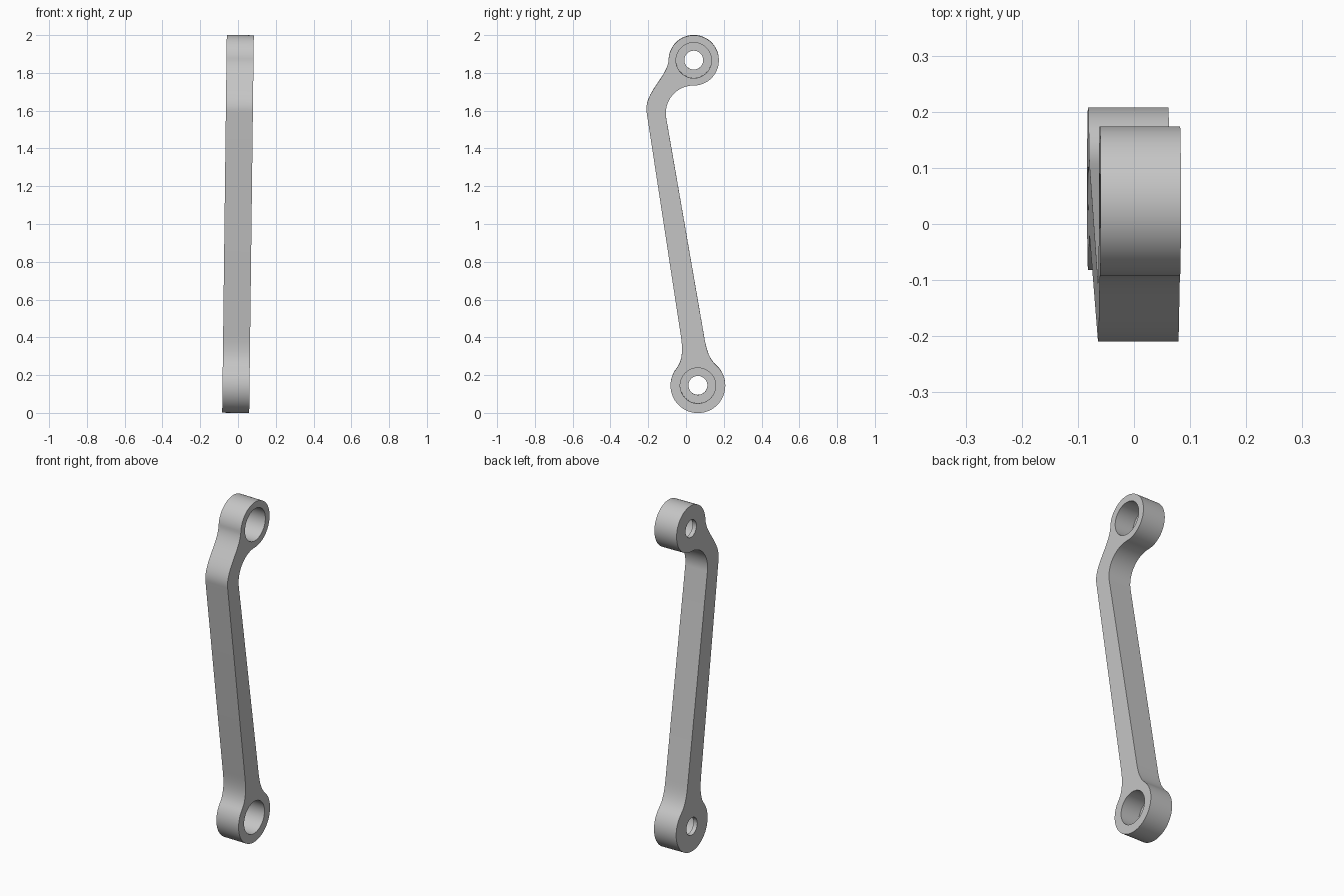
import bpy, bmesh, math
from mathutils import Vector
from mathutils.geometry import interpolate_bezier

cube = bpy.data.objects.get("Cube")
if cube:
    bpy.data.objects.remove(cube, do_unlink=True)

HALF = 0.0715            # half thickness of the arm
LIP = 0.025              # web left behind each counterbore
TILT = math.atan(0.0122)
LOW, LOW_R = Vector((0.063, 0.145)), 0.145
TOP, TOP_R = Vector((0.041, 1.867)), 0.133

grey = bpy.data.materials.new("plain grey")
grey.use_nodes = True
colour = (0.56, 0.56, 0.56, 1)
grey.diffuse_color = colour
grey.node_tree.nodes["Principled BSDF"].inputs["Base Color"].default_value = colour


def arc(centre, r, a0, a1, n):
    angles = [math.radians(a0 + (a1 - a0) * i / n) for i in range(n + 1)]
    return [centre + r * Vector((math.cos(a), math.sin(a))) for a in angles]


def blend(p, p_dir, q, q_dir, reach, n=12):
    """Smooth transition between two points, without its end points."""
    p, q = Vector(p), Vector(q)
    h1 = p + Vector(p_dir).normalized() * reach
    h2 = q - Vector(q_dir).normalized() * reach
    return [v.to_2d() for v in interpolate_bezier(p, h1, h2, q, n)][1:-1]


def prism(name, outline, x0, x1):
    """Extrude a side outline (y, z) along x, tilted about the model centre."""
    bm = bmesh.new()
    face = bm.faces.new([bm.verts.new((x0, p[0], p[1] - 1)) for p in outline])
    ext = bmesh.ops.extrude_face_region(bm, geom=[face])
    verts = [v for v in ext["geom"] if isinstance(v, bmesh.types.BMVert)]
    bmesh.ops.translate(bm, verts=verts, vec=(x1 - x0, 0, 0))
    bmesh.ops.recalc_face_normals(bm, faces=bm.faces)
    mesh = bpy.data.meshes.new(name)
    bm.to_mesh(mesh)
    bm.free()
    mesh.materials.append(grey)
    ob = bpy.data.objects.new(name, mesh)
    bpy.context.collection.objects.link(ob)
    ob.location.z = 1
    ob.rotation_euler.y = TILT
    return ob


# Outline: lower eye, straight shank, bent neck, upper eye, elbow
low_eye = arc(LOW, LOW_R, 142, 408, 56)
neck = arc(Vector((0.04, 1.587)), 0.147, 190, 91, 22)
top_eye = arc(TOP, TOP_R, 270, 540, 56)
shank_right, shank_left = Vector((0.0925, 0.425)), Vector((-0.029, 0.42))
elbow, shoulder = Vector((-0.208, 1.59)), Vector((-0.158, 1.735))
down, lean = (0.153, -0.988), (-0.55, -0.83)

outline = low_eye
outline += blend(low_eye[-1], (-0.743, 0.669), shank_right, (-0.17, 0.985), 0.065)
outline += [shank_right] + neck + top_eye
outline += blend(top_eye[-1], (-0.12, -1), shoulder, lean, 0.05)
outline += [shoulder] + blend(shoulder, lean, elbow, down, 0.055)
outline += [elbow, shank_left]
outline += blend(shank_left, down, low_eye[0], (-0.616, -0.788), 0.065)
arm = prism("link_arm", outline, -HALF, HALF)

# Each eye has a wide counterbore from +x and a small through hole
for label, centre in (("lower", LOW), ("upper", TOP)):
    for kind, r, x0 in (("counterbore", 0.094, LIP - HALF), ("through_hole", 0.05, -0.2)):
        cutter = prism(f"{label}_{kind}_cutter", arc(centre, r, 0, 352.5, 47), x0, 0.2)
        cutter.hide_render = True
        mod = arm.modifiers.new(cutter.name, 'BOOLEAN')
        mod.operation = 'DIFFERENCE'
        mod.solver = 'EXACT'
        mod.object = cutter
        bpy.context.view_layer.objects.active = arm
        bpy.ops.object.modifier_apply(modifier=mod.name)
        bpy.data.objects.remove(cutter, do_unlink=True)

bpy.ops.object.select_all(action='DESELECT')
arm.select_set(True)
bpy.context.view_layer.objects.active = arm
bpy.ops.object.shade_smooth_by_angle()
